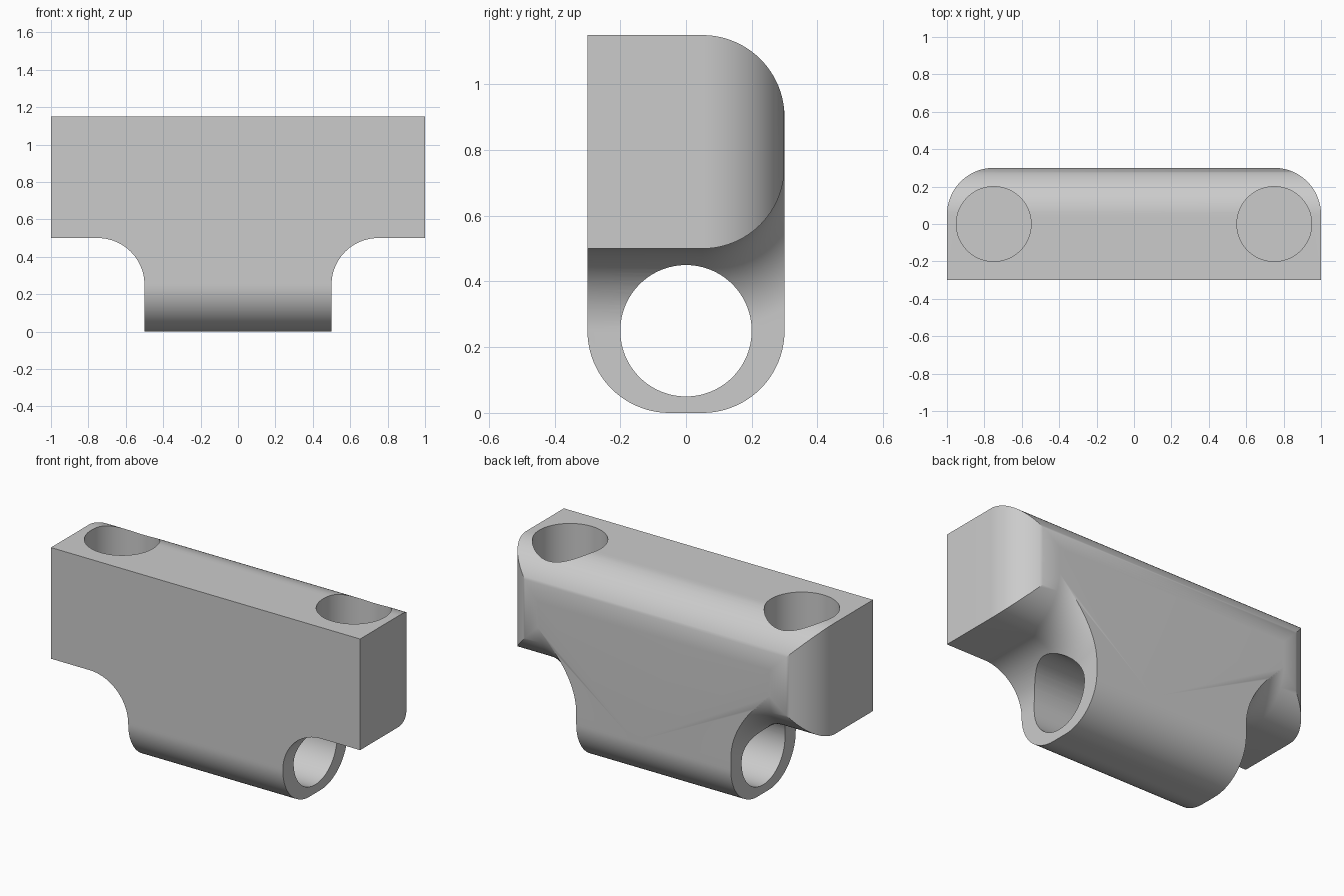
import bpy
import bmesh
from math import sin, cos, pi, sqrt
from mathutils import Vector

if "Cube" in bpy.data.objects:
    bpy.data.objects.remove(bpy.data.objects["Cube"], do_unlink=True)

HALF, DEPTH, TOP, R, BORE = 1.0, 0.3, 1.15, 0.25, 0.2
STEPS = 24

grey = bpy.data.materials.new("plain grey")
grey.use_nodes = True
grey.diffuse_color = (0.6, 0.6, 0.6, 1)
grey.node_tree.nodes["Principled BSDF"].inputs["Base Color"].default_value = grey.diffuse_color


def arc(cx, cy, r, start, end):
    """Points along an arc, angles in quarter turns."""
    angles = [(start + (end - start) * i / STEPS) * pi / 2 for i in range(STEPS + 1)]
    return [(cx + r * cos(a), cy + r * sin(a)) for a in angles]


def loft(name, rings):
    """Closed solid through rings of equal point count."""
    bm = bmesh.new()
    loops = [[bm.verts.new(p) for p in ring] for ring in rings]
    count = len(loops[0])
    for a, b in zip(loops, loops[1:]):
        for i in range(count):
            j = (i + 1) % count
            bm.faces.new((a[i], a[j], b[j], b[i]))
    bm.faces.new(loops[0])
    bm.faces.new(loops[-1])
    bmesh.ops.recalc_face_normals(bm, faces=bm.faces)
    mesh = bpy.data.meshes.new(name)
    bm.to_mesh(mesh)
    bm.free()
    mesh.materials.append(grey)
    obj = bpy.data.objects.new(name, mesh)
    bpy.context.collection.objects.link(obj)
    return obj


def bore(name, centre, axis, length):
    bpy.ops.mesh.primitive_cylinder_add(vertices=96, radius=BORE, depth=length, location=centre)
    obj = bpy.context.object
    obj.name = name
    obj.rotation_euler = Vector((0, 0, 1)).rotation_difference(axis).to_euler()
    obj.data.materials.append(grey)
    return obj


def combine(target, tool, operation):
    """Apply a boolean and discard its tool."""
    tool.hide_render = True
    bpy.context.view_layer.update()
    mod = target.modifiers.new(tool.name, "BOOLEAN")
    mod.operation, mod.object, mod.solver = operation, tool, "EXACT"
    bpy.ops.object.select_all(action="DESELECT")
    bpy.context.view_layer.objects.active = target
    target.select_set(True)
    bpy.ops.object.modifier_apply(modifier=mod.name)
    bpy.data.objects.remove(tool, do_unlink=True)


# Body: side section with rounded bottom and rounded back top edge
inner = DEPTH - R
section = [(-DEPTH, TOP)]
section += arc(-inner, R, R, 2, 3)
section += arc(inner, R, R, 3, 4)
section += arc(inner, TOP - R, R, 0, 1)
body = loft("bracket_body", [[(x, y, z) for y, z in section] for x in (-HALF, HALF)])

# Rounded upright corners at the back of both ends
plan = [(-HALF, -1), (HALF, -1)]
plan += arc(HALF - R, inner, R, 0, 1)
plan += arc(R - HALF, inner, R, 1, 2)
combine(body, loft("plan_outline", [[(x, y, z) for x, y in plan] for z in (-1, 2)]), "INTERSECT")

# Arm undersides: rounded back edge flaring into the fillet beside the pillar
stations = [(0.75 - R * cos(i / STEPS * pi / 2), 2 * R - R * sin(i / STEPS * pi / 2))
            for i in range(STEPS + 1)] + [(1.3, R)]
for side in (-1, 1):
    rings = []
    for x, radius in stations:
        ring = [(-0.7, -0.5), (-0.7, 0.75 - radius)]
        ring += arc(inner, 0.75, radius, 3, 4)
        ring += [(0.9, 0.75), (0.9, -0.5)]
        rings.append([(side * x, y, z) for y, z in ring])
    combine(body, loft("underside_cutter", rings), "DIFFERENCE")

# Cross bore through the pillar, blind bolt holes in the arms
combine(body, bore("cross_bore", (0, 0, R), Vector((1, 0, 0)), 3), "DIFFERENCE")
for side in (-1, 1):
    combine(body, bore("bolt_hole", (side * 0.75, 0, TOP), Vector((0, 0, 1)), 1), "DIFFERENCE")

bpy.ops.object.select_all(action="DESELECT")
body.select_set(True)
bpy.context.view_layer.objects.active = body
bpy.ops.object.shade_smooth_by_angle(angle=pi / 6)
